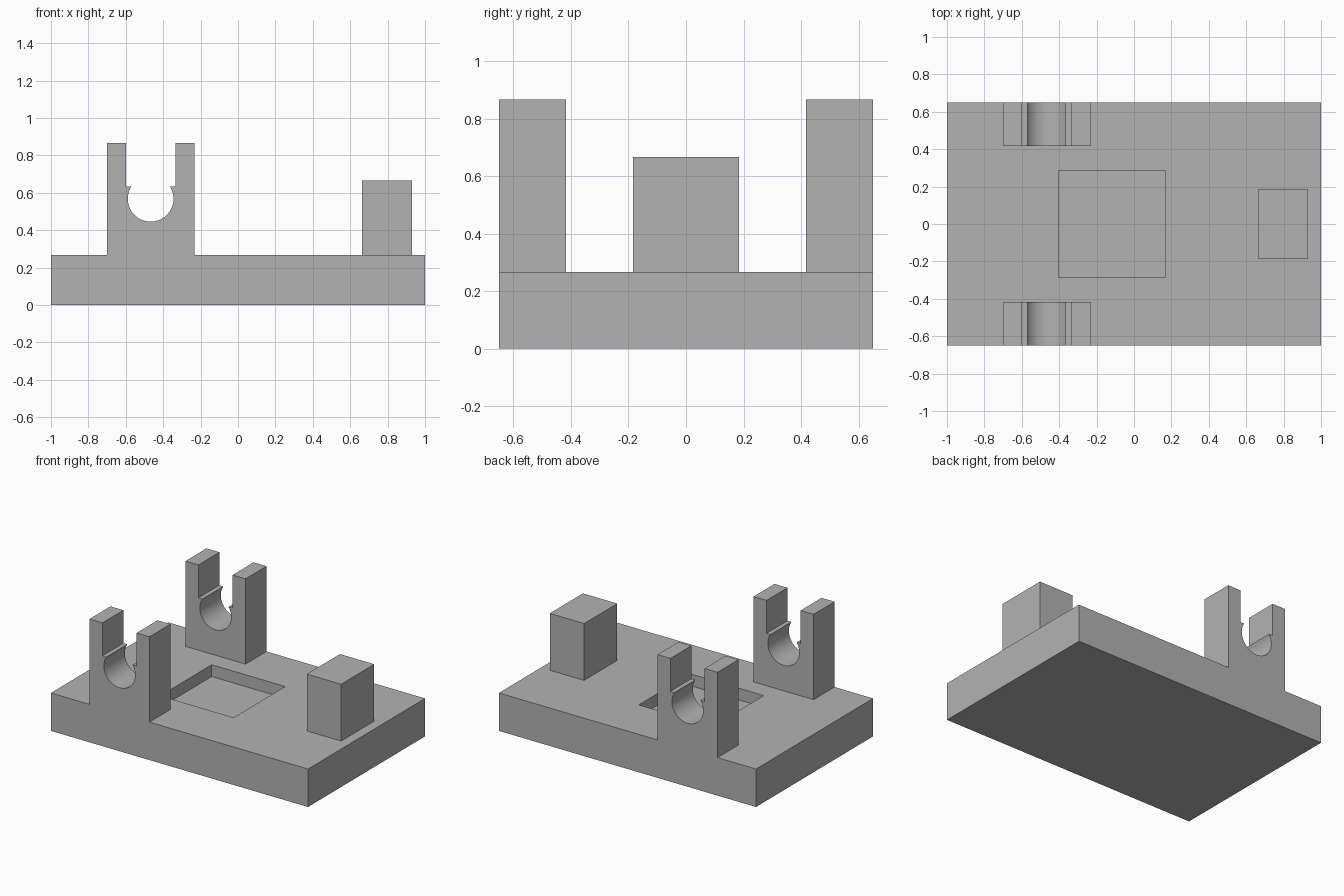
import bpy, bmesh, math

if "Cube" in bpy.data.objects:
    bpy.data.objects.remove(bpy.data.objects["Cube"], do_unlink=True)

BASE_TOP, HALF_DEPTH = 0.267, 0.65

# Single grey material
grey = bpy.data.materials.new("plain_grey")
grey.use_nodes = True
colour = (0.45, 0.45, 0.45, 1)
grey.diffuse_color = colour
grey.node_tree.nodes["Principled BSDF"].inputs["Base Color"].default_value = colour


def finish(name, bm):
    bmesh.ops.recalc_face_normals(bm, faces=bm.faces)
    mesh = bpy.data.meshes.new(name)
    bm.to_mesh(mesh)
    bm.free()
    mesh.materials.append(grey)
    obj = bpy.data.objects.new(name, mesh)
    bpy.context.collection.objects.link(obj)
    return obj


def box(name, x0, x1, y0, y1, z0, z1):
    bm = bmesh.new()
    bmesh.ops.create_cube(bm, size=1)
    for v in bm.verts:
        v.co = (x1 if v.co.x > 0 else x0,
                y1 if v.co.y > 0 else y0,
                z1 if v.co.z > 0 else z0)
    return finish(name, bm)


def extrude_profile(name, points, y0, y1):
    bm = bmesh.new()
    face = bm.faces.new([bm.verts.new((x, y0, z)) for x, z in points])
    new = bmesh.ops.extrude_face_region(bm, geom=[face])["geom"]
    verts = [g for g in new if isinstance(g, bmesh.types.BMVert)]
    bmesh.ops.translate(bm, verts=verts, vec=(0, y1 - y0, 0))
    return finish(name, bm)


# Base plate with a shallow square pocket
base = box("base_plate", -1, 1, -HALF_DEPTH, HALF_DEPTH, 0, BASE_TOP)
cutter = box("pocket_cutter", -0.405, 0.167, -0.286, 0.286, BASE_TOP - 0.083, 0.5)
cutter.hide_render = True
cut = base.modifiers.new("pocket", "BOOLEAN")
cut.operation, cut.solver, cut.object = "DIFFERENCE", "EXACT", cutter
bpy.context.view_layer.objects.active = base
bpy.ops.object.modifier_apply(modifier=cut.name)
bpy.data.objects.remove(cutter, do_unlink=True)

# Stop block
box("stop_block", 0.664, 0.931, -0.184, 0.184, BASE_TOP, 0.667)

# Snap-in bearing brackets: slot above a round seat
cx, cz, radius = -0.467, 0.568, 0.122
half_width, half_slot, top, ledge = 0.2335, 0.133, 0.867, 0.635
start = math.asin((ledge - cz) / radius)
steps = 48
arc = [(cx + radius * math.cos(a), cz + radius * math.sin(a))
       for a in (start - (math.pi + 2 * start) * i / steps for i in range(steps + 1))]
profile = [(cx - half_width, BASE_TOP), (cx + half_width, BASE_TOP),
           (cx + half_width, top), (cx + half_slot, top), (cx + half_slot, ledge),
           *arc,
           (cx - half_slot, ledge), (cx - half_slot, top), (cx - half_width, top)]
for name, y0, y1 in (("front_bracket", -HALF_DEPTH, -0.417),
                     ("back_bracket", 0.417, HALF_DEPTH)):
    bracket = extrude_profile(name, profile, y0, y1)
    bpy.ops.object.select_all(action="DESELECT")
    bracket.select_set(True)
    bpy.context.view_layer.objects.active = bracket
    bpy.ops.object.shade_smooth_by_angle(angle=math.radians(30))
